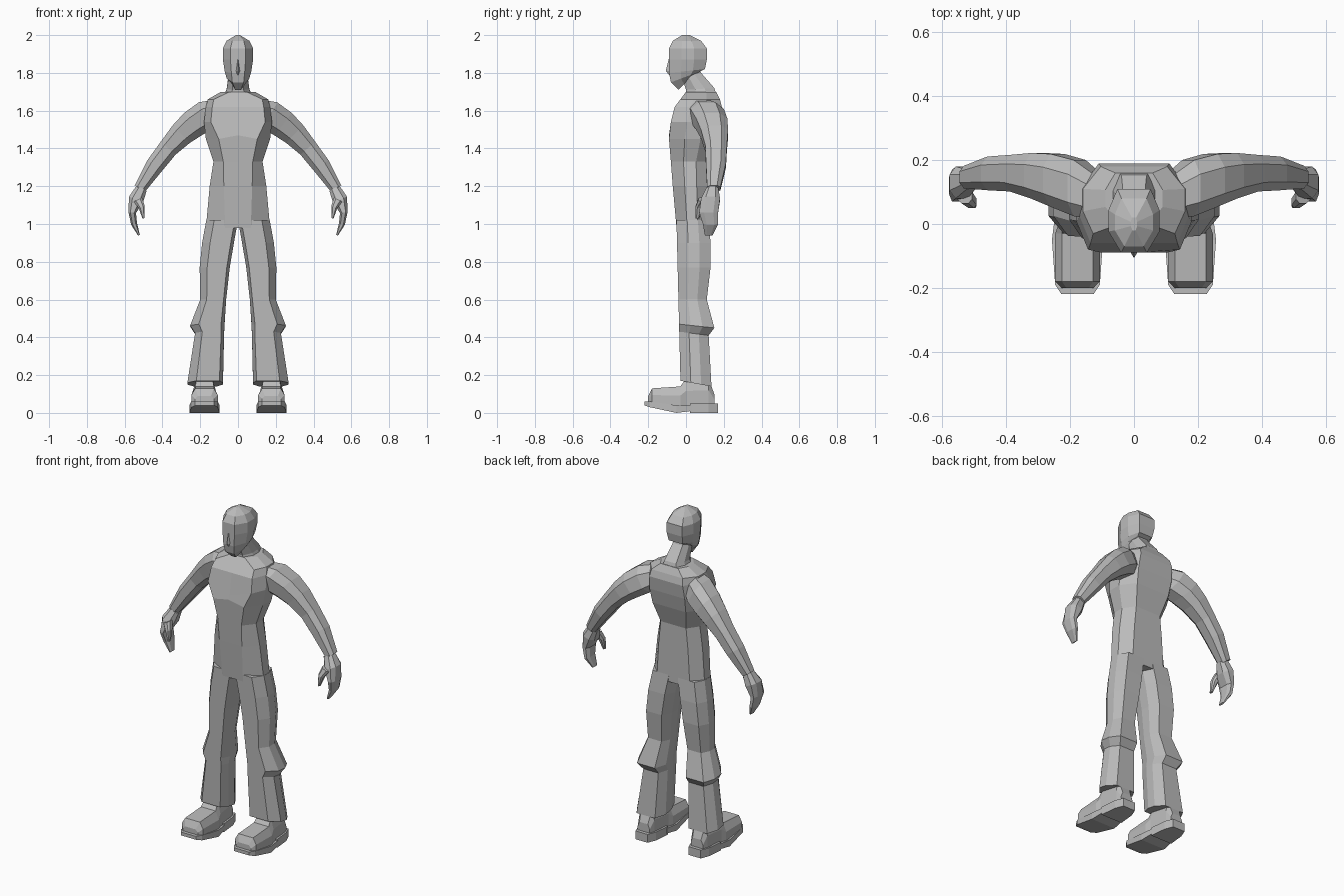
import bpy, bmesh
from mathutils import Vector

cube = bpy.data.objects.get("Cube")
if cube:
    bpy.data.objects.remove(cube, do_unlink=True)

grey = bpy.data.materials.new("mid grey")
grey.use_nodes = True
grey.diffuse_color = (.5, .5, .5, 1)
grey.node_tree.nodes["Principled BSDF"].inputs["Base Color"].default_value = grey.diffuse_color


def loft(name, rings, side=1):
    """Skin a list of equal-length point rings, capped at both ends; a negative side mirrors it."""
    bm = bmesh.new()
    loops = [[bm.verts.new((x * side, y, z)) for x, y, z in ring] for ring in rings]
    for lower, upper in zip(loops, loops[1:]):
        for i in range(len(lower)):
            bm.faces.new((lower[i - 1], lower[i], upper[i], upper[i - 1]))
    bm.faces.new(loops[0])
    bm.faces.new(loops[-1])
    bmesh.ops.recalc_face_normals(bm, faces=bm.faces)
    mesh = bpy.data.meshes.new(name)
    bm.to_mesh(mesh)
    bm.free()
    mesh.materials.append(grey)
    bpy.context.collection.objects.link(bpy.data.objects.new(name, mesh))


def section(z, wide, front, back, panel=.5, rear=.65, centre=0, shift=0, dip=0, tilt=0):
    """Ten-sided body section; panel and rear are the flat shares of the half width."""
    depth = back - front
    near, far = front + depth / 3, back - depth / 3
    flat, spine = wide * panel, wide * rear
    outline = [(shift, front, dip), (shift + flat, front, 0), (wide, near, 0), (wide, far, 0),
               (spine, back, 0), (0, back, 0), (-spine, back, 0),
               (-wide, far, 0), (-wide, near, 0), (shift - flat, front, 0)]
    return [(centre + x, y, z + rise + tilt * (y - front) / depth) for x, y, rise in outline]


def limb(points, sizes):
    """Eight-sided sections square to a path; each size is (half thickness, half depth)."""
    corners = [(u * a, v * b) for u, v, a, b in (
        (1, 1, 1, .5), (1, 1, .5, 1), (-1, 1, .5, 1), (-1, 1, 1, .5),
        (-1, -1, 1, .5), (-1, -1, .5, 1), (1, -1, .5, 1), (1, -1, 1, .5))]
    rings = []
    for i, (point, (thick, deep)) in enumerate(zip(points, sizes)):
        along = Vector(points[min(i + 1, len(points) - 1)]) - Vector(points[max(i - 1, 0)])
        across = along.cross(Vector((0, 1, 0))).normalized()
        rings.append([Vector(point) + across * thick * u + Vector((0, deep * v, 0))
                      for u, v in corners])
    return rings


def shoe_cut(y, low, high, wide, top=.7):
    """Six-sided upright section of a shoe; top is the share of the width kept at the top."""
    middle = low + (high - low) * .6
    centre = .177
    half = [(wide, low), (wide, middle), (wide * top, high)]
    outline = half + [(-x, z) for x, z in reversed(half)]
    return [(centre + x, y, z) for x, z in outline]


# Torso: waist, chest with a dipped front seam, sloping shoulders
loft("torso", [
    section(z=.98, wide=.17, front=-.05, back=.12, panel=.4),
    section(z=1.2, wide=.15, front=-.07, back=.12),
    section(z=1.33, wide=.13, front=-.08, back=.12, panel=.6),
    section(z=1.45, wide=.17, front=-.09, back=.16, panel=.6, dip=.02),
    section(z=1.54, wide=.18, front=-.08, back=.18, panel=.8, dip=-.05),
    section(z=1.62, wide=.17, front=-.06, back=.19, panel=.8),
    section(z=1.66, wide=.16, front=-.03, back=.18, panel=.8),
    section(z=1.7, wide=.09, front=0, back=.16)])

# Neck leans forward into the head
loft("neck", [
    section(z=1.66, wide=.08, front=0, back=.17),
    section(z=1.71, wide=.06, front=0, back=.15, tilt=.01),
    section(z=1.77, wide=.05, front=-.02, back=.08, tilt=.03),
    section(z=1.83, wide=.04, front=-.03, back=.07)])

# Head: tilted jaw sections, then a rounded skull
loft("head", [
    section(z=1.71, wide=.03, front=-.04, back=.05, tilt=.09),
    section(z=1.75, wide=.06, front=-.08, back=.08, tilt=.06),
    section(z=1.8, wide=.07, front=-.09, back=.1, tilt=.02),
    section(z=1.87, wide=.08, front=-.09, back=.11),
    section(z=1.93, wide=.08, front=-.09, back=.11),
    section(z=1.97, wide=.06, front=-.07, back=.08),
    section(z=2, wide=.01, front=-.02, back=.02)])


def nose_ring(z, wide, tip):
    return [(-wide, -.08, z), (wide, -.08, z), (0, tip, z)]


loft("nose", [nose_ring(z=1.88, wide=.005, tip=-.09),
              nose_ring(z=1.81, wide=.016, tip=-.107),
              nose_ring(z=1.79, wide=.01, tip=-.09)])


def leg_section(z, flare=0, tilt=0):
    """The legs part below the crotch and spread towards the floor."""
    inner = .08 * (1 - min(z, 1) ** 3)
    outer = .27 - z / 10 + flare
    half = (outer - inner) / 2
    return section(z, half, front=-.05 + (1 - z) / 40, back=.12 + flare, panel=.65,
                   centre=inner + half, shift=-half * .15, tilt=tilt)


def arm_point(x):
    """The arm hangs along a parabola, with the elbow pushed back."""
    return x, .16 - .9 * (x - .4) ** 2, 1.62 - 1.6 * x * x


for side, label in ((1, "left_"), (-1, "right_")):
    # Trouser leg with folds behind the knee and a slanted hem
    loft(label + "trouser_leg", [
        leg_section(z=1.02), leg_section(z=.9, flare=.01), leg_section(z=.77, flare=.01),
        leg_section(z=.6, flare=-.01), leg_section(z=.47, flare=.03, tilt=-.02),
        leg_section(z=.43, tilt=-.02), leg_section(z=.17, flare=.015, tilt=-.03)], side)

    # Shoe upper, rising sole and heel block
    loft(label + "shoe_upper", [
        shoe_cut(y=-.2, low=.05, high=.09, wide=.05),
        shoe_cut(y=-.18, low=.04, high=.13, wide=.07),
        shoe_cut(y=-.03, low=.02, high=.14, wide=.07),
        shoe_cut(y=0, low=.02, high=.18, wide=.06),
        shoe_cut(y=.12, low=.03, high=.18, wide=.05),
        shoe_cut(y=.15, low=.03, high=.1, wide=.04)], side)
    loft(label + "shoe_sole", [
        shoe_cut(y=-.22, low=.04, high=.06, wide=.05, top=1),
        shoe_cut(y=-.19, low=.03, high=.06, wide=.07, top=1),
        shoe_cut(y=-.05, low=0, high=.04, wide=.08, top=1),
        shoe_cut(y=.03, low=.01, high=.04, wide=.07, top=1)], side)
    loft(label + "shoe_heel", [
        shoe_cut(y=.02, low=0, high=.05, wide=.07, top=1),
        shoe_cut(y=.12, low=0, high=.05, wide=.06, top=1),
        shoe_cut(y=.17, low=0, high=.05, wide=.04, top=1)], side)

    # Arm from shoulder to wrist
    muscle = {.1: .06, .17: .08, .24: .075, .3: .065, .37: .052, .44: .048, .52: .032}
    loft(label + "arm", limb([arm_point(x) for x in muscle],
                             [(size, size * 1.1) for size in muscle.values()]), side)

    # Hand: palm, curled fingers and thumb
    loft(label + "palm_and_fingers", limb(
        [(.51, .14, 1.19), (.54, .13, 1.13), (.56, .12, 1.06), (.55, .13, 1), (.524, .12, .94)],
        [(.03, .03), (.04, .05), (.02, .05), (.016, .04), (.005, .02)]), side)
    loft(label + "thumb", limb(
        [(.53, .09, 1.13), (.51, .07, 1.09), (.5, .06, 1.03)],
        [(.025, .025), (.017, .02), (.006, .01)]), side)
